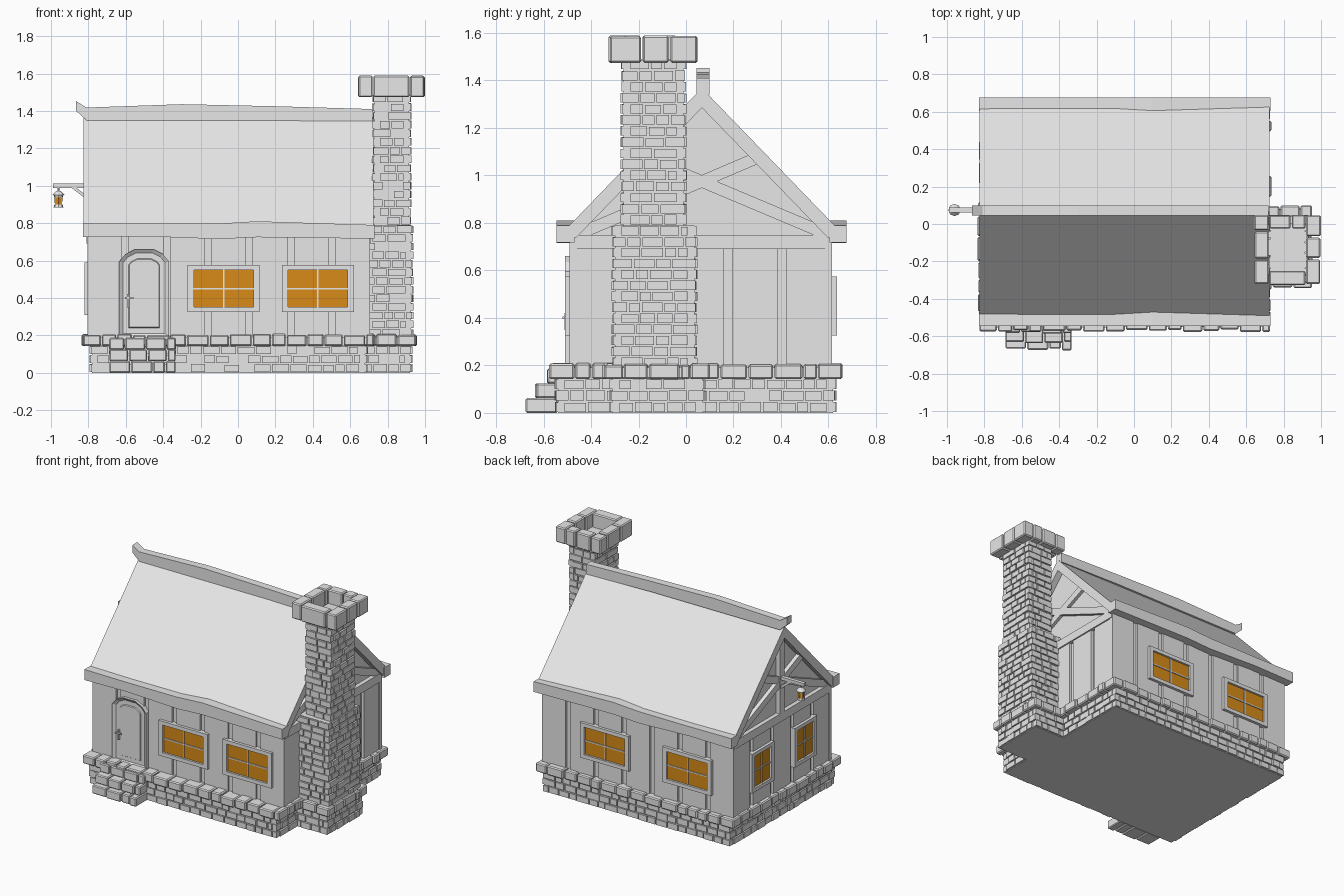
import bpy, bmesh, math, random
from mathutils import Matrix, Vector

random.seed(4)
cube = bpy.data.objects.get("Cube")
if cube:
    bpy.data.objects.remove(cube, do_unlink=True)


def material(name, color):
    m = bpy.data.materials.new(name)
    m.use_nodes = True
    m.diffuse_color = color
    m.node_tree.nodes["Principled BSDF"].inputs["Base Color"].default_value = color
    return m


GREY = material("plain grey", (0.8, 0.8, 0.8, 1))
AMBER = material("amber glass", (0.69, 0.26, 0.01, 1))


def finish(name, bm, mat=GREY, place=None, bevel=0):
    if place:
        bm.transform(place)
    bmesh.ops.recalc_face_normals(bm, faces=bm.faces[:])
    mesh = bpy.data.meshes.new(name)
    bm.to_mesh(mesh)
    bm.free()
    mesh.materials.append(mat)
    ob = bpy.data.objects.new(name, mesh)
    bpy.context.collection.objects.link(ob)
    if bevel:
        mod = ob.modifiers.new("worn edges", "BEVEL")
        mod.width, mod.segments = bevel, 1
    return ob


def box(bm, x0, x1, y0, y1, z0, z1):
    size = Matrix.Diagonal((x1 - x0, y1 - y0, z1 - z0, 1))
    mid = Vector((x0 + x1, y0 + y1, z0 + z1)) / 2
    bmesh.ops.create_cube(bm, size=1, matrix=Matrix.Translation(mid) @ size)


def beam(bm, p, q, width, side, thick):
    # Bar from p to q; thick is measured along the side axis
    p, q, side = Vector(p), Vector(q), Vector(side)
    d = (q - p).normalized()
    rot = Matrix((d, side, d.cross(side))).transposed().to_4x4()
    size = Matrix.Diagonal(((q - p).length, thick, width, 1))
    bmesh.ops.create_cube(bm, size=1, matrix=Matrix.Translation((p + q) / 2) @ rot @ size)


def prism(bm, points, lift, vec):
    face = bm.faces.new([bm.verts.new(lift(a, b)) for a, b in points])
    new = bmesh.ops.extrude_face_region(bm, geom=[face])["geom"]
    verts = [v for v in new if isinstance(v, bmesh.types.BMVert)]
    bmesh.ops.translate(bm, verts=verts, vec=vec)
    return next(f for f in new if isinstance(f, bmesh.types.BMFace))


def row(start, end, length):
    # Split a span into pieces of uneven length
    pos = start
    while pos < end - 1e-4:
        n = length * random.uniform(0.7, 1.35)
        if end - pos - n < 0.45 * length:
            n = end - pos
        yield pos, pos + n
        pos += n


def course(bm, rect, z0, z1, length, depth, gap, jit, odd=False, sides="fblr"):
    x0, x1, y0, y1 = rect
    g = gap / 2
    ix, iy = (depth, 0) if odd else (0, depth)
    for s in sides:
        span = (x0 + ix, x1 - ix) if s in "fb" else (y0 + iy, y1 - iy)
        for a, b in row(*span, length):
            o = random.uniform(-jit, jit)
            top = z1 - g + random.uniform(-jit, jit) * 0.6
            if s == "f":
                box(bm, a + g, b - g, y0 - o, y0 + depth, z0 + g, top)
            elif s == "b":
                box(bm, a + g, b - g, y1 - depth, y1 + o, z0 + g, top)
            elif s == "l":
                box(bm, x0 - o, x0 + depth, a + g, b - g, z0 + g, top)
            else:
                box(bm, x1 - depth, x1 + o, a + g, b - g, z0 + g, top)


def masonry(name, rect, z0, z1, rows, length=0.075):
    bm = bmesh.new()
    h = (z1 - z0) / rows
    for i in range(rows):
        course(bm, rect, z0 + i * h, z0 + (i + 1) * h, length, 0.035, 0.008, 0.004, i % 2)
    x0, x1, y0, y1 = rect
    m = 0.01
    box(bm, x0 + m, x1 - m, y0 + m, y1 - m, z0, z1)
    finish(name, bm)


# Stone foundations, chimney shaft and their capping stones
masonry("foundation", (-0.79, 0.69, -0.55, 0.63), 0, 0.145, 3)
masonry("chimney_foundation", (0.66, 0.93, -0.32, 0.08), 0, 0.145, 3)
masonry("chimney_lower", (0.68, 0.935, -0.31, 0.045), 0.19, 0.79, 13)
masonry("chimney_upper", (0.72, 0.925, -0.273, 0), 0.79, 1.49, 15)

bm = bmesh.new()
course(bm, (-0.83, 0.73, -0.57, 0.655), 0.14, 0.208, 0.1, 0.1, 0.006, 0.008)
course(bm, (0.66, 0.955, -0.345, 0.1), 0.14, 0.208, 0.1, 0.08, 0.006, 0.008, sides="fbr")
finish("foundation_capstones", bm, bevel=0.007)

bm = bmesh.new()
course(bm, (0.645, 0.995, -0.325, 0.05), 1.47, 1.592, 0.16, 0.075, 0.008, 0.005, odd=True)
finish("chimney_crown", bm, bevel=0.007)

# Front steps
bm = bmesh.new()
for i, (front, back) in enumerate([(-0.67, -0.54), (-0.632, -0.53), (-0.58, -0.48)]):
    for a, b in row(-0.69, -0.33, 0.09):
        box(bm, a + 0.003, b - 0.003, front + random.uniform(-0.006, 0.006), back,
            i * 0.062, (i + 1) * 0.062)
finish("front_steps", bm, bevel=0.006)

# House core, with gable walls
bm = bmesh.new()
core = [(-0.475, 0.1), (0.6, 0.1), (0.6, 0.74), (0.067, 1.3), (-0.475, 0.74)]
prism(bm, core, lambda y, z: (-0.78, y, z), (1.46, 0, 0))
finish("house_core", bm)


def wall_place(x, y, angle):
    return Matrix.Translation((x, y, 0)) @ Matrix.Rotation(angle, 4, "Z")


FRONT, BACK, SIDE_L, SIDE_R = 0, math.pi, math.pi / 2, -math.pi / 2

# Wall planks, one set for each wall
for name, x, y, angle, half, count in [
        ("front_planks", -0.05, -0.49, FRONT, 0.755, 7),
        ("back_planks", -0.05, 0.615, BACK, 0.755, 7),
        ("chimney_side_planks", 0.7, 0.0625, SIDE_L, 0.55, 5),
        ("lantern_side_planks", -0.8, 0.0625, SIDE_R, 0.55, 5)]:
    bm = bmesh.new()
    pitch = (2 * half + 0.035) / count
    for i in range(count):
        a = -half + i * pitch
        box(bm, a, a + pitch - 0.035, 0, 0.03, 0.19, 0.745)
    finish(name, bm, place=wall_place(x, y, angle))


# Windows: casing, glazing bars and glass
def window(name, x, y, angle, w, h):
    place = wall_place(x, y, angle)
    zc, hw, hh, t = 0.45, w / 2, h / 2, 0.033
    bm = bmesh.new()
    for s in (-1, 1):
        u, v = sorted((s * hw, s * (hw - t)))
        box(bm, u, v, -0.02, 0.015, zc - hh, zc + hh)
        lo, hi = sorted((s * hh, s * (hh - t * 0.8)))
        box(bm, -hw + t, hw - t, -0.02, 0.015, zc + lo, zc + hi)
    box(bm, -0.004, 0.004, -0.012, 0, zc - hh + 0.02, zc + hh - 0.02)
    box(bm, -hw + t, hw - t, -0.012, 0, zc - 0.004, zc + 0.004)
    finish(name + "_frame", bm, place=place)
    bm = bmesh.new()
    box(bm, -hw + t, hw - t, -0.006, 0.003, zc - hh + 0.02, zc + hh - 0.02)
    finish(name + "_glass", bm, AMBER, place)


window("front_window_a", -0.077, -0.49, FRONT, 0.385, 0.25)
window("front_window_b", 0.427, -0.49, FRONT, 0.385, 0.25)
window("back_window_a", 0.2, 0.615, BACK, 0.385, 0.25)
window("back_window_b", -0.45, 0.615, BACK, 0.385, 0.25)
window("side_window_a", -0.8, 0.3, SIDE_R, 0.25, 0.28)
window("side_window_b", -0.8, -0.18, SIDE_R, 0.25, 0.28)

# Arched door with recessed panel and handle
bm = bmesh.new()
half = [(0.133, 0.19), (0.133, 0.595), (0.1, 0.635), (0.05, 0.66)]
outline = half + [(-u, z) for u, z in reversed(half)]
panel = prism(bm, outline, lambda u, z: (u - 0.502, -0.47, z), (0, -0.04, 0))
for width, push in ((0.02, 0.014), (0.03, 0), (0.004, -0.006)):
    bmesh.ops.inset_region(bm, faces=[panel], thickness=width, use_even_offset=True)
    bmesh.ops.translate(bm, verts=panel.verts[:], vec=(0, push, 0))
finish("door", bm)
bm = bmesh.new()
box(bm, -0.593, -0.583, -0.512, -0.49, 0.35, 0.42)
box(bm, -0.605, -0.56, -0.52, -0.512, 0.395, 0.405)
finish("door_handle", bm)

# Roof slab, wavy ridge and eave boards
bm = bmesh.new()
slab = [(-0.5, 0.78), (0.067, 1.368), (0.635, 0.78), (0.6, 0.735), (0.067, 1.285), (-0.465, 0.735)]
prism(bm, slab, lambda y, z: (-0.825, y, z), (1.55, 0, 0))
finish("roof", bm)


def wavy_board(name, y0, y1, stations):
    bm = bmesh.new()
    rings = [[bm.verts.new((x, y, z)) for y, z in ((y0, a), (y1, a), (y1, b), (y0, b))]
             for x, a, b in stations]
    for r, s in zip(rings, rings[1:]):
        for i in range(4):
            j = (i + 1) % 4
            bm.faces.new((r[i], r[j], s[j], s[i]))
    bm.faces.new(rings[0])
    bm.faces.new(rings[-1])
    finish(name, bm)


wavy_board("ridge_board", 0.045, 0.1, [(-0.865, 1.4, 1.452), (-0.81, 1.35, 1.418),
           (-0.3, 1.35, 1.436), (0.2, 1.35, 1.425), (0.72, 1.34, 1.41)])
eave = [(-0.83, 0.725, 0.8), (-0.5, 0.73, 0.797), (-0.1, 0.715, 0.798),
        (0.1, 0.725, 0.81), (0.73, 0.717, 0.79)]
wavy_board("front_eave", -0.545, -0.47, eave)
wavy_board("back_eave", 0.605, 0.675, eave)

# Gable timbers: tie beam, scissor braces and lantern-side king post
X = (1, 0, 0)
for name, x in (("chimney_gable_timbers", 0.685), ("lantern_gable_timbers", -0.785)):
    bm = bmesh.new()
    beam(bm, (x, -0.48, 0.72), (x, 0.61, 0.72), 0.06, X, 0.05)
    beam(bm, (x, -0.46, 0.75), (x, 0.29, 1.07), 0.05, X, 0.035)
    beam(bm, (x, 0.6, 0.75), (x, -0.16, 1.07), 0.05, X, 0.045)
    if x < 0:
        beam(bm, (x, 0.075, 0.74), (x, 0.075, 1.3), 0.05, X, 0.05)
    finish(name, bm)

# Lantern bracket and hanging lantern
bm = bmesh.new()
beam(bm, (-0.99, 0.075, 1), (-0.79, 0.075, 1), 0.022, (0, 1, 0), 0.025)
beam(bm, (-0.885, 0.075, 0.995), (-0.8, 0.075, 0.93), 0.016, (0, 1, 0), 0.02)
finish("lantern_bracket", bm)


def disc(bm, r0, r1, z0, z1):
    bmesh.ops.create_cone(bm, cap_ends=True, segments=8, radius1=r0, radius2=r1, depth=z1 - z0,
                          matrix=Matrix.Translation((-0.96, 0.075, (z0 + z1) / 2)))


bm = bmesh.new()
for r0, r1, z0, z1 in ((0.026, 0.022, 0.885, 0.9), (0.022, 0.026, 0.938, 0.95),
                       (0.033, 0.01, 0.95, 0.973), (0.006, 0.006, 0.97, 0.992)):
    disc(bm, r0, r1, z0, z1)
for i in range(4):
    a = math.pi / 4 + i * math.pi / 2
    cx, cy = -0.96 + 0.022 * math.cos(a), 0.075 + 0.022 * math.sin(a)
    box(bm, cx - 0.003, cx + 0.003, cy - 0.003, cy + 0.003, 0.89, 0.945)
finish("lantern_frame", bm)
bm = bmesh.new()
disc(bm, 0.019, 0.022, 0.899, 0.939)
finish("lantern_glass", bm, AMBER)
